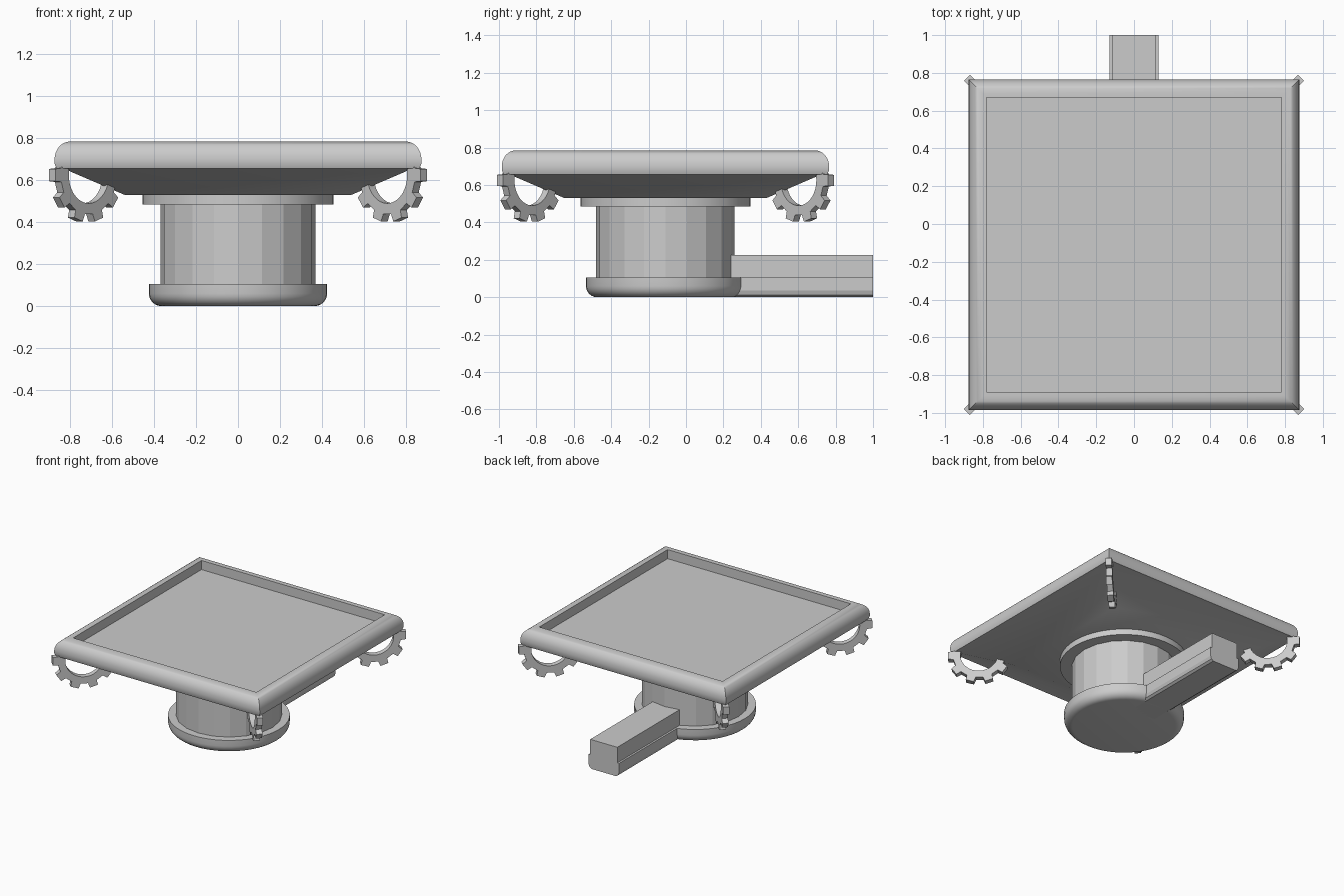
import bpy, bmesh
from math import sin, cos, pi, radians, sqrt

if "Cube" in bpy.data.objects:
    bpy.data.objects.remove(bpy.data.objects["Cube"])

CY = -0.11  # y of the pedestal axis


def make(name, bm, smooth=False):
    bmesh.ops.recalc_face_normals(bm, faces=bm.faces)
    me = bpy.data.meshes.new(name)
    bm.to_mesh(me)
    bm.free()
    ob = bpy.data.objects.new(name, me)
    bpy.context.collection.objects.link(ob)
    if smooth:
        me.shade_smooth()
        me.set_sharp_from_angle(angle=radians(32))
    return ob


def loft(name, profile, sides, start=0.0, scale=1.0, smooth=True):
    """Sweep an (r, z) profile round the pedestal axis and cap both ends."""
    bm = bmesh.new()
    rings = []
    for r, z in profile:
        rings.append([bm.verts.new((r * scale * cos(start + 2 * pi * i / sides),
                                    CY + r * scale * sin(start + 2 * pi * i / sides), z))
                      for i in range(sides)])
    for a, b in zip(rings, rings[1:]):
        for i in range(sides):
            j = (i + 1) % sides
            bm.faces.new((a[i], a[j], b[j], b[i]))
    bm.faces.new(rings[0])
    bm.faces.new(rings[-1])
    return make(name, bm, smooth)


def prism(name, front, back):
    """Solid between two matching outlines."""
    bm = bmesh.new()
    a = [bm.verts.new(p) for p in front]
    b = [bm.verts.new(p) for p in back]
    n = len(a)
    bm.faces.new(a)
    bm.faces.new(b)
    for i in range(n):
        j = (i + 1) % n
        bm.faces.new((a[i], a[j], b[j], b[i]))
    return make(name, bm)


def arc(cx, cz, rx, rz, a0, a1, n):
    return [(cx + rx * cos(radians(a0 + (a1 - a0) * i / n)),
             cz + rz * sin(radians(a0 + (a1 - a0) * i / n))) for i in range(n + 1)]


# Round foot with a rounded lower edge
loft("foot", arc(0.365, 0.06, 0.06, 0.06, -90, 0, 6) + [(0.425, 0.105)], 48)

# Faceted column and round collar under the table top
loft("column", [(0.37, 0.05), (0.37, 0.51)], 20, smooth=False)
loft("collar", [(0.455, 0.485), (0.455, 0.535)], 48)

# Square table top: sloped underside, rounded rim, recessed surface
top = [(0.54, 0.53), (0.83, 0.655), (0.865, 0.655), (0.875, 0.68)]
top += arc(0.80, 0.70, 0.075, 0.085, 0, 90, 8) + [(0.78, 0.785), (0.78, 0.715)]
loft("table_top", top, 4, start=pi / 4, scale=sqrt(2))

# Stepped beam running out of the back of the foot
half = [(0.105, 0.0), (0.122, 0.012), (0.13, 0.035), (0.13, 0.105), (0.115, 0.105), (0.115, 0.225)]
section = half + [(-x, z) for x, z in reversed(half)]
prism("back_beam", [(x, 0.1, z) for x, z in section], [(x, 1.0, z) for x, z in section])

# Half gears set diagonally under the four corners
outline = [(0.185, -102)]
for k in range(6):
    a = -90 + 36 * k
    outline += [(0.188, a - 10), (0.225, a - 7.5), (0.225, a + 7.5), (0.188, a + 10)]
outline.append((0.185, 102))
outline += [(0.135, 102 - 204 * i / 20) for i in range(21)]
outline = [(r * sin(radians(a)), 0.625 - r * cos(radians(a))) for r, a in outline]
for sx, lr in ((-1, "left"), (1, "right")):
    for sy, fb in ((-1, "front"), (1, "back")):
        def place(t):
            q = 1 / sqrt(2)
            return [(sx * (0.727 + (u + t) * q), CY + sy * (0.727 + (u - t) * q), z)
                    for u, z in outline]
        prism(f"{fb}_{lr}_corner_gear", place(-0.022), place(0.022))
